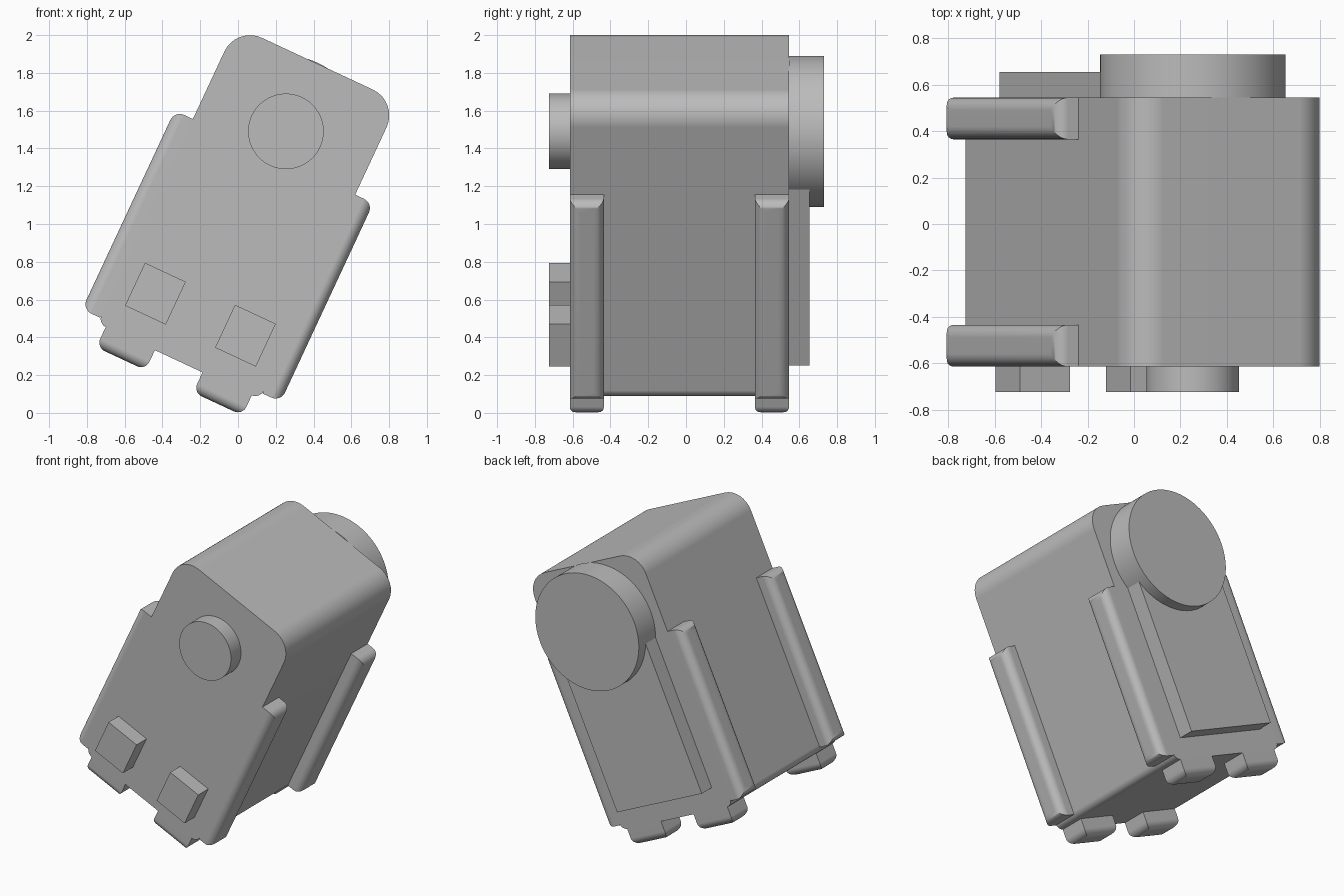
import bpy, bmesh, math
from mathutils import Matrix, Vector

if "Cube" in bpy.data.objects:
    bpy.data.objects.remove(bpy.data.objects["Cube"], do_unlink=True)

# The whole model leans to its left
LEAN = Matrix.Rotation(math.radians(25), 4, 'Y')
MID = -0.40                 # centre line of the upright body
FRONT, BACK = -0.615, 0.545
GREY = (0.5, 0.5, 0.5, 1)

grey = bpy.data.materials.new("plain grey")
grey.use_nodes = True
grey.diffuse_color = GREY
grey.node_tree.nodes["Principled BSDF"].inputs["Base Color"].default_value = GREY


def finish(name, bm, smooth=True):
    bm.transform(LEAN)
    bmesh.ops.recalc_face_normals(bm, faces=bm.faces)
    mesh = bpy.data.meshes.new(name)
    bm.to_mesh(mesh)
    bm.free()
    mesh.materials.append(grey)
    obj = bpy.data.objects.new(name, mesh)
    bpy.context.collection.objects.link(obj)
    if smooth:
        bpy.ops.object.select_all(action='DESELECT')
        obj.select_set(True)
        bpy.context.view_layer.objects.active = obj
        bpy.ops.object.shade_smooth_by_angle(angle=math.radians(30))
        weighted = obj.modifiers.new("even_shading", 'WEIGHTED_NORMAL')
        weighted.keep_sharp = True
    return obj


def box(x, y, z):
    bm = bmesh.new()
    bmesh.ops.create_cube(bm, size=1)
    for v in bm.verts:
        v.co = [r[0] if c < 0 else r[1] for c, r in zip(v.co, (x, y, z))]
    return bm


def round_edges(bm, radius, pick):
    edges = [e for e in bm.edges if pick(e)]
    bmesh.ops.bevel(bm, geom=edges, offset=radius, segments=8,
                    profile=0.5, affect='EDGES')


def around_face(direction):
    # Picks the edges that frame the face looking in one direction
    d = Vector(direction)
    return lambda e: any(f.normal.dot(d) > 0.9 for f in e.link_faces)


def disc(name, radius, y0, y1):
    bm = bmesh.new()
    place = Matrix.Translation((MID, (y0 + y1) / 2, 1.458)) @ Matrix.Rotation(math.pi / 2, 4, 'X')
    bmesh.ops.create_cone(bm, cap_ends=True, segments=96, radius1=radius,
                          radius2=radius, depth=y1 - y0, matrix=place)
    finish(name, bm)


# Body with large top corners and small bottom corners
def depth_edge(top):
    def pick(e):
        a, b = (v.co for v in e.verts)
        return abs(a.y - b.y) > 1 and abs(a.x - b.x) < 0.01 and (a.z > 1) == top
    return pick


body = box((MID - 0.474, MID + 0.474), (FRONT, BACK), (0.115, 1.853))
round_edges(body, 0.15, depth_edge(True))
round_edges(body, 0.05, depth_edge(False))
finish("body", body)

# Side rails and feet at front and back, on both sides
for end, y in (("front", (FRONT, FRONT + 0.18)), ("back", (BACK - 0.18, BACK))):
    for side, s in (("left", 1), ("right", -1)):
        rail = box(sorted((MID + s * 0.474, MID + s * 0.58)), y, (0.148, 1.309))
        rail.normal_update()
        round_edges(rail, 0.055, around_face((s, 0, 0)))
        finish(f"{end}_{side}_rail", rail)

        foot = box(sorted((MID + s * 0.139, MID + s * 0.427)), y, (-0.002, 0.115))
        foot.normal_update()
        round_edges(foot, 0.05, around_face((0, 0, -1)))
        finish(f"{end}_{side}_foot", foot)

# Square blocks low on the front
for side, s in (("left", 1), ("right", -1)):
    block = box(sorted((MID + s * 0.144, MID + s * 0.382)), (-0.725, FRONT), (0.262, 0.512))
    finish(f"front_{side}_block", block, smooth=False)

# Front knob, rear disc and rear panel
disc("front_knob", 0.2, -0.725, FRONT)
disc("rear_disc", 0.4, BACK, 0.73)
finish("rear_panel", box((MID - 0.361, MID + 0.361), (BACK, 0.655), (0.258, 1.46)), smooth=False)
